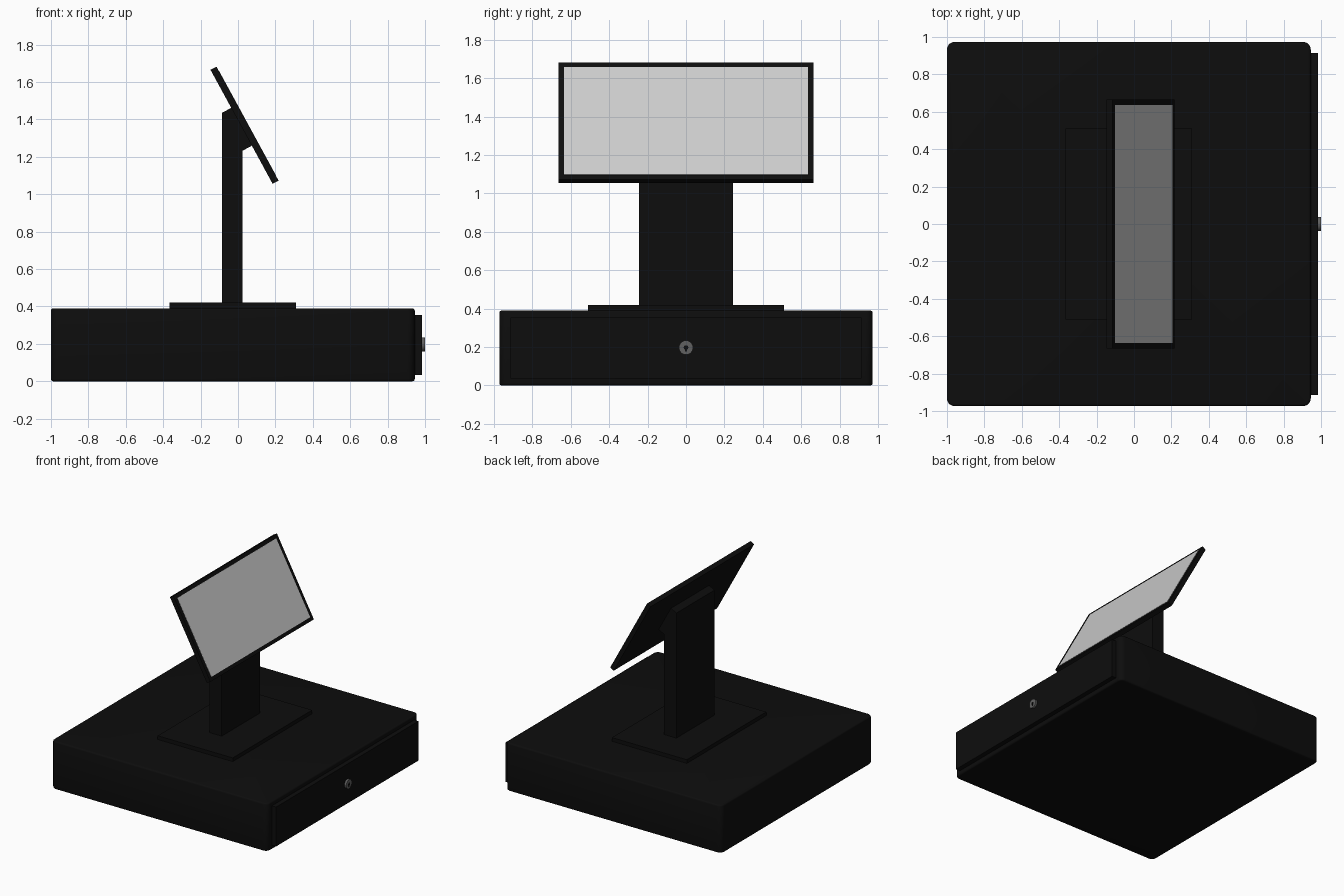
import bpy, bmesh, math
from mathutils import Matrix, Vector

if "Cube" in bpy.data.objects:
    bpy.data.objects.remove(bpy.data.objects["Cube"])


def material(name, v):
    m = bpy.data.materials.new(name)
    m.diffuse_color = (v, v, v, 1)
    m.use_nodes = True
    m.node_tree.nodes["Principled BSDF"].inputs["Base Color"].default_value = m.diffuse_color
    return m


BLACK = material("black_plastic", 0.004)
GLASS = material("display_grey", 0.55)
METAL = material("lock_metal", 0.12)


def finish(name, bm, mat, smooth=False):
    bmesh.ops.recalc_face_normals(bm, faces=bm.faces[:])
    me = bpy.data.meshes.new(name)
    bm.to_mesh(me)
    bm.free()
    me.materials.append(mat)
    ob = bpy.data.objects.new(name, me)
    bpy.context.collection.objects.link(ob)
    if smooth:
        bpy.ops.object.select_all(action='DESELECT')
        bpy.context.view_layer.objects.active = ob
        ob.select_set(True)
        bpy.ops.object.shade_smooth_by_angle(angle=math.radians(35))
    return ob


def box(name, lo, hi, mat=BLACK, corner=0, rim=0, axis=2):
    """Box between two corners; edges along axis get `corner`, end rims get `rim`."""
    lo, hi = Vector(lo), Vector(hi)
    bm = bmesh.new()
    bmesh.ops.create_cube(bm, size=1)
    bmesh.ops.scale(bm, vec=hi - lo, verts=bm.verts)
    bmesh.ops.translate(bm, vec=(lo + hi) / 2, verts=bm.verts)
    if corner:
        edges = [e for e in bm.edges
                 if abs(e.verts[0].co[axis] - e.verts[1].co[axis]) > 1e-4]
        bmesh.ops.bevel(bm, geom=edges, offset=corner, segments=6,
                        profile=0.5, affect='EDGES')
    if rim:
        edges = [e for e in bm.edges
                 if abs(e.verts[0].co[axis] - e.verts[1].co[axis]) < 1e-4]
        edges = [e for e in edges if e.calc_face_angle(0) > 1]
        bmesh.ops.bevel(bm, geom=edges, offset=rim, segments=3,
                        profile=0.5, affect='EDGES')
    return finish(name, bm, mat, bool(corner or rim))


# Cash drawer housing, drawer front and stand plate
box("drawer_housing", (-1, -0.973, 0), (0.945, 0.973, 0.39), corner=0.04, rim=0.012)
box("drawer_front", (0.93, -0.915, 0.035), (0.983, 0.915, 0.355))
box("stand_plate", (-0.365, -0.51, 0.385), (0.31, 0.51, 0.42))

# Post with angled screen bracket, extruded from its side profile
profile = [(-0.085, 0.415), (0.025, 0.415), (0.025, 1.233),
           (0.078, 1.262), (-0.032, 1.464), (-0.085, 1.436)]
bm = bmesh.new()
face = bm.faces.new([bm.verts.new((x, -0.245, z)) for x, z in profile])
ext = bmesh.ops.extrude_face_region(bm, geom=[face])
bmesh.ops.translate(bm, vec=(0, 0.49, 0),
                    verts=[v for v in ext["geom"] if isinstance(v, bmesh.types.BMVert)])
finish("post", bm, BLACK)

# Tilted monitor: local x is the thickness, local z runs up the screen
tilt = Matrix.Translation((0.035, 0, 1.369)) @ Matrix.Rotation(math.radians(-28.6), 4, 'Y')
box("monitor_case", (-0.018, -0.665, -0.347), (0.018, 0.665, 0.347)).matrix_world = tilt
box("display", (0.01, -0.635, -0.319), (0.0195, 0.635, 0.319), GLASS).matrix_world = tilt


# Drawer lock with keyhole
def disc(name, radius, x0, x1, mat):
    bm = bmesh.new()
    bmesh.ops.create_cone(bm, cap_ends=True, segments=32, radius1=radius,
                          radius2=radius, depth=x1 - x0)
    bmesh.ops.transform(bm, verts=bm.verts, matrix=Matrix.Translation(
        ((x0 + x1) / 2, 0, 0.197)) @ Matrix.Rotation(math.pi / 2, 4, 'Y'))
    return finish(name, bm, mat, True)


disc("lock_cylinder", 0.037, 0.97, 0.999, METAL)
disc("keyhole", 0.012, 0.98, 0.9995, BLACK)
box("key_slot", (0.98, -0.005, 0.177), (1.0, 0.005, 0.2), BLACK)
